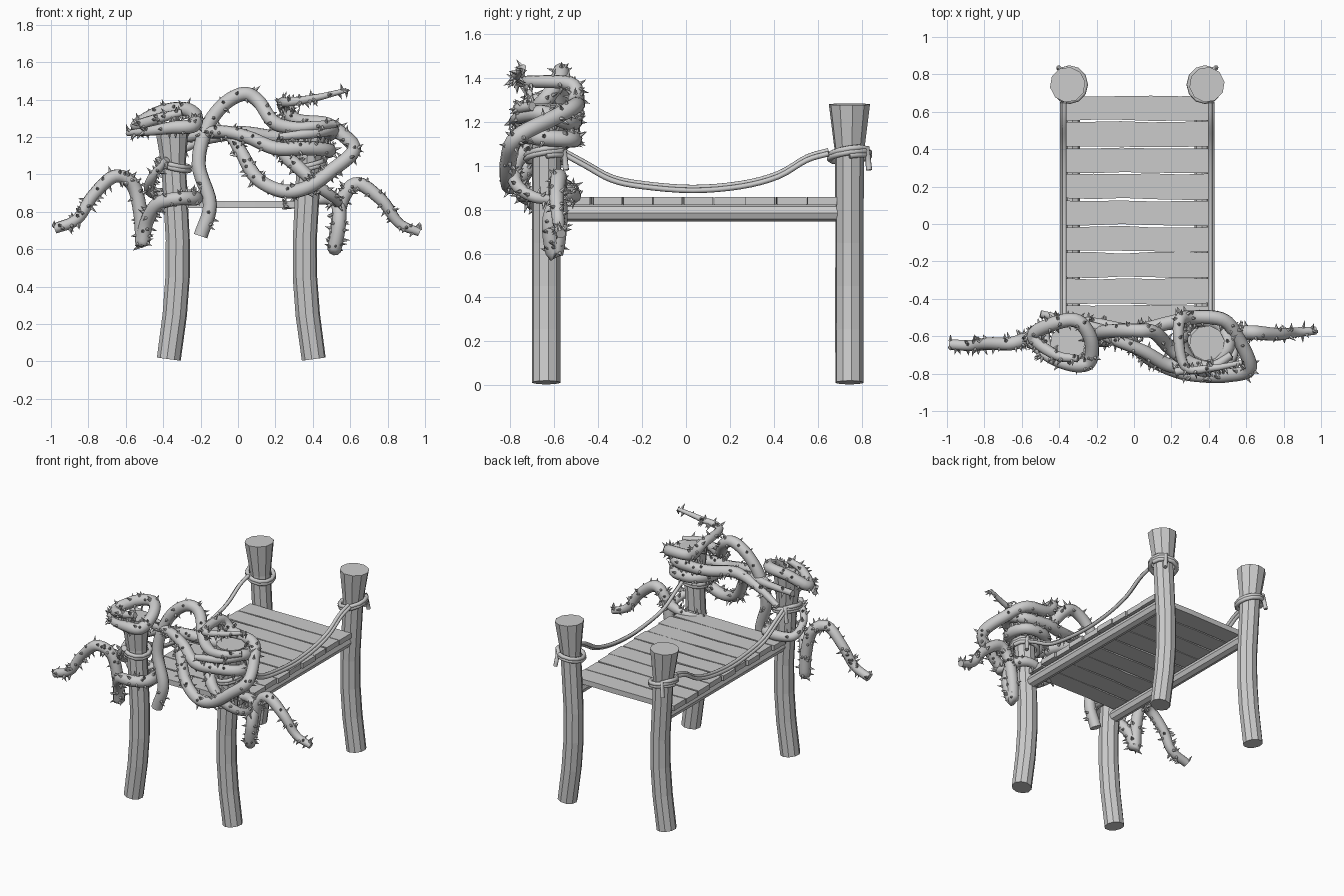
import bpy, bmesh, math, random
from mathutils import Vector

if "Cube" in bpy.data.objects:
    bpy.data.objects.remove(bpy.data.objects["Cube"])
random.seed(4)
CX = 0.0175  # mirror plane of posts and deck


def finish(name, bm, smooth=False):
    bmesh.ops.recalc_face_normals(bm, faces=bm.faces)
    me = bpy.data.meshes.new(name)
    bm.to_mesh(me)
    bm.free()
    if smooth:
        for p in me.polygons:
            p.use_smooth = len(p.vertices) == 4
    ob = bpy.data.objects.new(name, me)
    bpy.context.collection.objects.link(ob)
    return ob


def spline(pts, n):
    """Catmull-Rom samples through the points."""
    P = [Vector(p) for p in pts]
    P = [2 * P[0] - P[1]] + P + [2 * P[-1] - P[-2]]
    out = []
    for i in range(1, len(P) - 2):
        a, b, c, d = P[i - 1:i + 3]
        for k in range(n):
            t = k / n
            out.append(0.5 * (2 * b + (c - a) * t + (2 * a - 5 * b + 4 * c - d) * t * t
                              + (3 * b - a - 3 * c + d) * t ** 3))
    return out + [P[-2]]


def sweep(bm, path, radii, sides):
    """Capped tube with parallel-transported rings; returns the frames."""
    frames, rings, u = [], [], None
    for i, p in enumerate(path):
        t = (path[min(i + 1, len(path) - 1)] - path[max(i - 1, 0)]).normalized()
        u = t.orthogonal() if u is None else u - t * u.dot(t)
        u.normalize()
        v = t.cross(u)
        frames.append((p, u.copy(), v, t))
        rings.append([bm.verts.new(p + radii[i] * (u * math.cos(a) + v * math.sin(a)))
                      for a in (2 * math.pi * k / sides for k in range(sides))])
    for r, s in zip(rings, rings[1:]):
        for k in range(sides):
            j = (k + 1) % sides
            bm.faces.new((r[k], r[j], s[j], s[k]))
    bm.faces.new(rings[0][::-1])
    bm.faces.new(rings[-1])
    return frames


def vine(name, pts, r0, r1, density=75):
    """Smooth tapering stem covered in small cone thorns."""
    bm = bmesh.new()
    path = spline(pts, 6)
    n = len(path)
    peak = [r0 + (0.038 - r0) * min(1, i / n * 4) for i in range(n)]
    rad = [min(peak[i], r1 + (0.038 - r1) * min(1, (n - 1 - i) / n * 4)) for i in range(n)]
    frames = sweep(bm, path, rad, 10)
    length = sum((b - a).length for a, b in zip(path, path[1:]))
    for _ in range(int(length * density)):
        i = random.randrange(n - 1)
        p, u, v, t = frames[i]
        p = p.lerp(path[i + 1], random.random())
        a = random.uniform(0, 2 * math.pi)
        out = u * math.cos(a) + v * math.sin(a)
        w = t.cross(out)
        base = p + out * (rad[i] * 0.85)
        tip = bm.verts.new(base + out * random.uniform(.025, .042) + t * random.uniform(-.015, .015))
        ring = [bm.verts.new(base + .011 * (t * math.cos(b) + w * math.sin(b)))
                for b in (2 * math.pi * k / 5 for k in range(5))]
        for k in range(5):
            bm.faces.new((ring[k], ring[(k + 1) % 5], tip))
    finish(name, bm, True)


# Bowed posts with flared heads
profile = [(.012, -.37, .065), (.25, -.338, .066), (.45, -.323, .066), (.65, -.322, .065),
           (.85, -.333, .066), (1.06, -.345, .067), (1.28, -.355, .095)]
for yname, y in (("front", -.637), ("back", .745)):
    for sname, s in (("left", 1), ("right", -1)):
        bm = bmesh.new()
        sweep(bm, [Vector((CX + s * (x - CX), y, z)) for z, x, r in profile],
              [r for z, x, r in profile], 10)
        finish(f"{yname}_{sname}_post", bm)

# Rails under the deck
for sname, s in (("left", -1), ("right", 1)):
    bm = bmesh.new()
    sweep(bm, [Vector((CX + s * .345, y, .785)) for y in (-.62, .69)], [.04] * 2, 8)
    finish(f"{sname}_rail", bm)

# Planks with slightly uneven edges
for i in range(9):
    bm = bmesh.new()
    bmesh.ops.create_cube(bm, size=1)
    bmesh.ops.bisect_plane  # kept simple: the long edges are subdivided below
    long_edges = [e for e in bm.edges if abs(e.verts[0].co.x - e.verts[1].co.x) > .5]
    bmesh.ops.subdivide_edges(bm, edges=long_edges, cuts=4)
    x0 = CX + random.uniform(-.01, .01)
    wob = {}
    for v in bm.verts:
        key = (round(v.co.x, 1), v.co.y > 0)
        d = wob.setdefault(key, random.uniform(-.005, .005))
        v.co = (x0 + v.co.x * .79, .62 - i * .14 + v.co.y * .131 + d, .839 + v.co.z * .036)
    finish(f"plank_{i + 1}", bm)

# Sagging double-strand ropes, with wraps around each post
sag = [(-.57, 1.06), (-.46, 1.0), (-.34, .935), (-.2, .905), (.03, .887),
       (.25, .905), (.42, .95), (.55, 1.025), (.65, 1.055)]
for sname, s in (("left", -1), ("right", 1)):
    for k in range(2):
        bm = bmesh.new()
        path = spline([(CX + s * (.402 - .012 * k), y, z + .014 * k) for y, z in sag], 4)
        sweep(bm, path, [.012] * len(path), 8)
        finish(f"{sname}_rope_strand_{k + 1}", bm, True)
    for yname, y in (("front", -.637), ("back", .745)):
        bm = bmesh.new()
        pts = []
        for k in range(27):
            a = 2 * math.pi * k / 12
            pts.append(Vector((CX + s * (.362 + .085 * math.cos(a)), y + .09 * math.sin(a),
                               1.03 + .016 * k / 12 + .02 * math.sin(a + 1))))
        pts.append(Vector((CX + s * .42, y + .09, .98)))
        sweep(bm, pts, [.014] * len(pts), 8)
        finish(f"{yname}_{sname}_rope_wrap", bm, True)

# Thorny vines tangled over the front posts
vine("left_trailing_vine", [
    (-.98, -.645, .71), (-.86, -.65, .76), (-.78, -.64, .88), (-.66, -.64, .99), (-.56, -.61, .94),
    (-.52, -.6, .78), (-.51, -.6, .63), (-.49, -.63, .74), (-.43, -.7, .84), (-.32, -.74, .87),
    (-.23, -.68, .87), (-.25, -.55, .88), (-.38, -.52, .89), (-.47, -.55, .91), (-.46, -.66, .98),
    (-.38, -.73, 1.08)], .028, .02)
vine("right_trailing_vine", [
    (.97, -.57, .69), (.86, -.58, .74), (.77, -.59, .86), (.64, -.58, .95), (.56, -.58, .87),
    (.53, -.58, .72), (.515, -.6, .6), (.54, -.62, .74), (.53, -.58, .85), (.46, -.52, .87),
    (.35, -.51, .85), (.24, -.56, .83)], .022, .02)
vine("arching_vine", [
    (-.2, -.62, .67), (-.15, -.62, .84), (-.21, -.6, 1.05), (-.17, -.58, 1.24), (-.08, -.57, 1.37),
    (.03, -.57, 1.43), (.11, -.58, 1.39), (.19, -.66, 1.28), (.3, -.74, 1.25), (.42, -.76, 1.26),
    (.52, -.7, 1.27)], .038, .02, 35)
vine("left_crown_vine", [
    (-.59, -.6, 1.22), (-.48, -.7, 1.23), (-.35, -.75, 1.25), (-.24, -.74, 1.26), (-.23, -.62, 1.32),
    (-.3, -.52, 1.35), (-.42, -.53, 1.33), (-.54, -.6, 1.26), (-.42, -.7, 1.3), (-.3, -.72, 1.33)],
    .015, .02)
vine("right_crown_vine", [
    (.58, -.74, 1.45), (.42, -.77, 1.41), (.27, -.76, 1.385), (.24, -.53, 1.375), (.31, -.5, 1.29),
    (.47, -.51, 1.27), (.55, -.6, 1.22), (.62, -.77, 1.13), (.5, -.81, 1.02), (.37, -.81, .93),
    (.24, -.79, .91), (.1, -.73, .98), (.01, -.66, 1.13), (-.06, -.6, 1.21), (-.25, -.54, 1.22),
    (-.5, -.48, 1.24)], .012, .02, 60)
vine("crossing_vine", [
    (-.28, -.54, 1.2), (-.1, -.62, 1.23), (.05, -.68, 1.2), (.2, -.76, 1.14), (.36, -.75, 1.14),
    (.48, -.67, 1.13), (.46, -.53, 1.12), (.32, -.52, 1.12), (.25, -.62, 1.11), (.32, -.76, 1.04),
    (.44, -.78, .93), (.53, -.7, .86), (.52, -.57, .84)], .03, .02, 60)
vine("upper_crossing_vine", [
    (-.36, -.51, 1.1), (-.2, -.53, 1.18), (0, -.57, 1.22), (.18, -.53, 1.2), (.3, -.51, 1.2),
    (.46, -.54, 1.2), (.5, -.66, 1.24), (.4, -.76, 1.22), (.22, -.79, 1.2)], .02, .02, 60)
